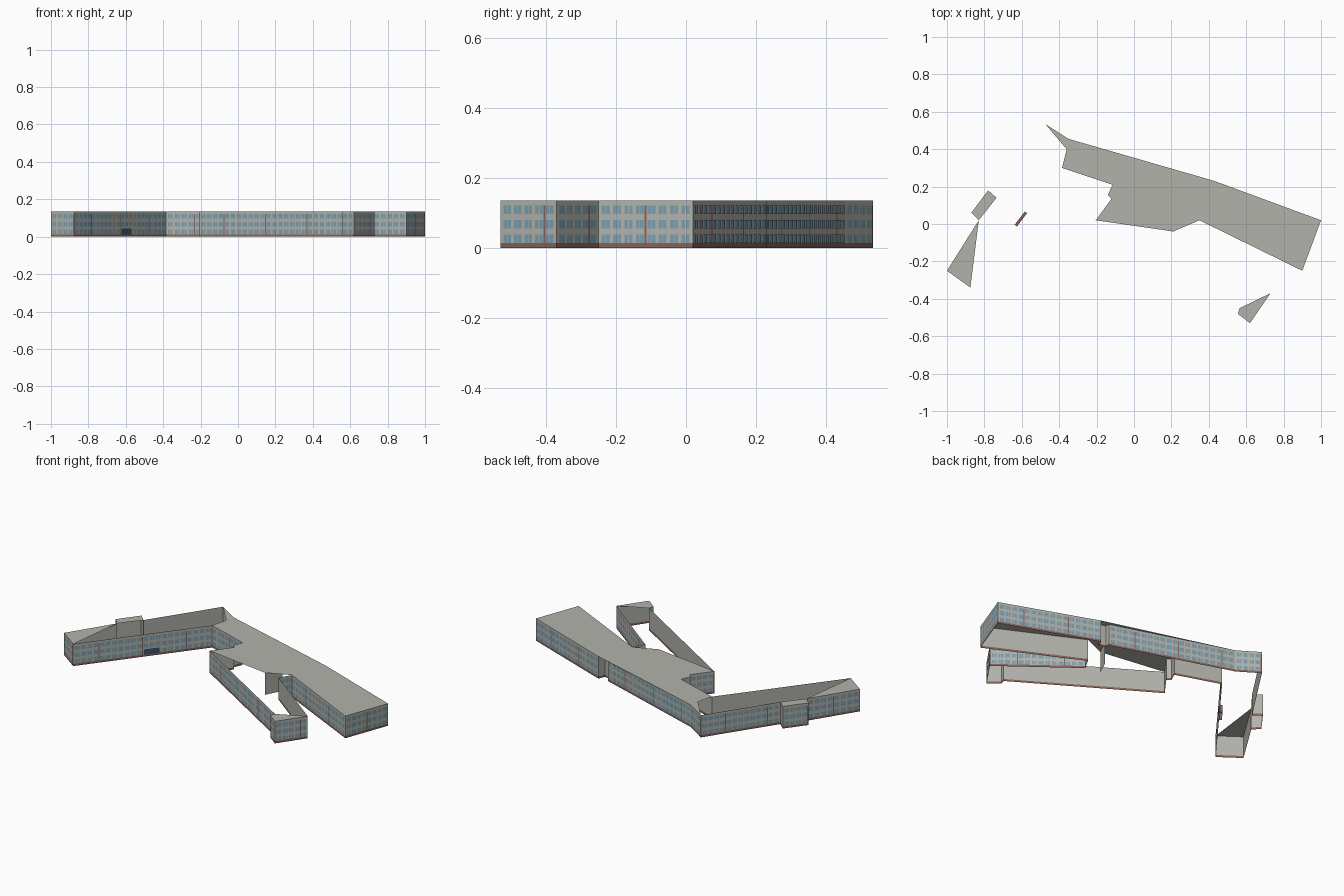
import bpy, bmesh
from mathutils import Vector

old = bpy.data.objects.get("Cube")
if old:
    bpy.data.objects.remove(old, do_unlink=True)


def material(name, rgb):
    m = bpy.data.materials.new(name)
    m.use_nodes = True
    m.diffuse_color = (*rgb, 1)
    m.node_tree.nodes["Principled BSDF"].inputs["Base Color"].default_value = (*rgb, 1)
    return m


GREY = material("grey plaster", (0.45, 0.45, 0.41))
BROWN = material("brown brick", (0.25, 0.12, 0.095))
GLASS = material("blue glass", (0.19, 0.34, 0.43))
DOOR = material("dark blue door", (0.045, 0.09, 0.17))

TOP = 0.135      # roof height
BASE = 0.013     # plinth height
ROWS = [(0.014, 0.038), (0.055, 0.08), (0.097, 0.121)]
UP = Vector((0, 0, 1))


def finish(name, bm, mats):
    mesh = bpy.data.meshes.new(name)
    bm.to_mesh(mesh)
    bm.free()
    for m in mats:
        mesh.materials.append(m)
    ob = bpy.data.objects.new(name, mesh)
    bpy.context.collection.objects.link(ob)
    return ob


def panel(bm, a, b, z0, z1, mat=0, out=0.0):
    """Upright rectangle from a to b, moved outwards by out."""
    shift = (b - a).normalized().cross(UP) * out
    pts = [a + UP * z0, b + UP * z0, b + UP * z1, a + UP * z1]
    bm.faces.new([bm.verts.new(p + shift) for p in pts]).material_index = mat


def points(pairs):
    return [Vector((x, y, 0)) for x, y in pairs]


# Outline of the three wings, anticlockwise
outline = points([
    (-1, -.25), (-.875, -.34), (-.385, .30), (-.115, .21), (-.14, .155),
    (-.12, .135), (-.205, .02), (.565, -.45), (.555, -.48), (.62, -.53),
    (.73, -.37), (.31, -.05), (.35, .02), (.90, -.25), (1, .02),
    (.43, .23), (.415, .19), (.37, .20), (.37, .225), (-.35, .455),
    (-.475, .535), (-.735, .14), (-.78, .18), (-.87, .06), (-.83, .02)])

# Walls with a brick plinth, and windows on the longer walls
walls, windows, piers = bmesh.new(), bmesh.new(), bmesh.new()
for a, b in zip(outline, outline[1:] + outline[:1]):
    panel(walls, a, b, 0, BASE, 1)
    panel(walls, a, b, BASE, TOP)
    length = (b - a).length
    if length < 0.07:
        continue
    along = (b - a) / length
    bays = max(1, round((length - 0.01) / 0.037))
    pitch = (length - 0.01) / bays
    for i in range(bays):
        mid = a + along * (0.005 + pitch * (i + 0.5))
        for z0, z1 in ROWS:
            for side in (-1, 1):
                c = mid + along * side * pitch * 0.19
                half = along * pitch * 0.165
                panel(windows, c - half, c + half, z0, z1, 0, 0.0015)
        if i % 7 == 3:
            edge = mid + along * pitch / 2
            panel(piers, edge - along * 0.003, edge + along * 0.003,
                  BASE, ROWS[-1][1], 0, 0.001)

# Plain cross wall inside the link between the wings
panel(walls, *points([(.26, .06), (.21, -.04)]), 0, TOP)
finish("walls", walls, [GREY, BROWN])
finish("windows", windows, [GLASS])
finish("brick_piers", piers, [BROWN])

# Flat roof pieces
roofs = {
    "main_roof": [
        (-.475, .535), (-.36, .40), (-.385, .30), (-.115, .21), (-.14, .155),
        (-.12, .135), (-.205, .02), (.21, -.04), (.26, .06), (.35, .02),
        (.90, -.25), (1, .02), (.43, .23), (.415, .19), (.37, .20),
        (.37, .225), (-.35, .455)],
    "west_wing_roof": [(-1, -.25), (-.875, -.34), (-.83, .02)],
    "stair_bay_roof": [(-.83, .02), (-.735, .14), (-.78, .18), (-.87, .06)],
    "south_wing_roof": [(.565, -.45), (.555, -.48), (.62, -.53), (.73, -.37)],
}
for name, pairs in roofs.items():
    bm = bmesh.new()
    bm.faces.new([bm.verts.new(p + UP * TOP) for p in points(pairs)])
    bmesh.ops.triangulate(bm, faces=bm.faces[:])
    finish(name, bm, [GREY])

# Entrance set into the inner wall of the west wing
a, b = outline[1], outline[2]
p, q = a.lerp(b, 0.51), a.lerp(b, 0.62)
inward = -(b - a).normalized().cross(UP)
bm = bmesh.new()
corners = [p + inward * .001, q + inward * .001, q + inward * .016, p + inward * .016]
for c, d in zip(corners, corners[1:] + corners[:1]):
    panel(bm, c, d, 0, 0.045)
bm.faces.new([bm.verts.new(c + UP * 0.045) for c in corners])
finish("entrance_lobby", bm, [BROWN])
bm = bmesh.new()
panel(bm, p, q, BASE, 0.045, 0, 0.003)
finish("entrance_door", bm, [DOOR])
